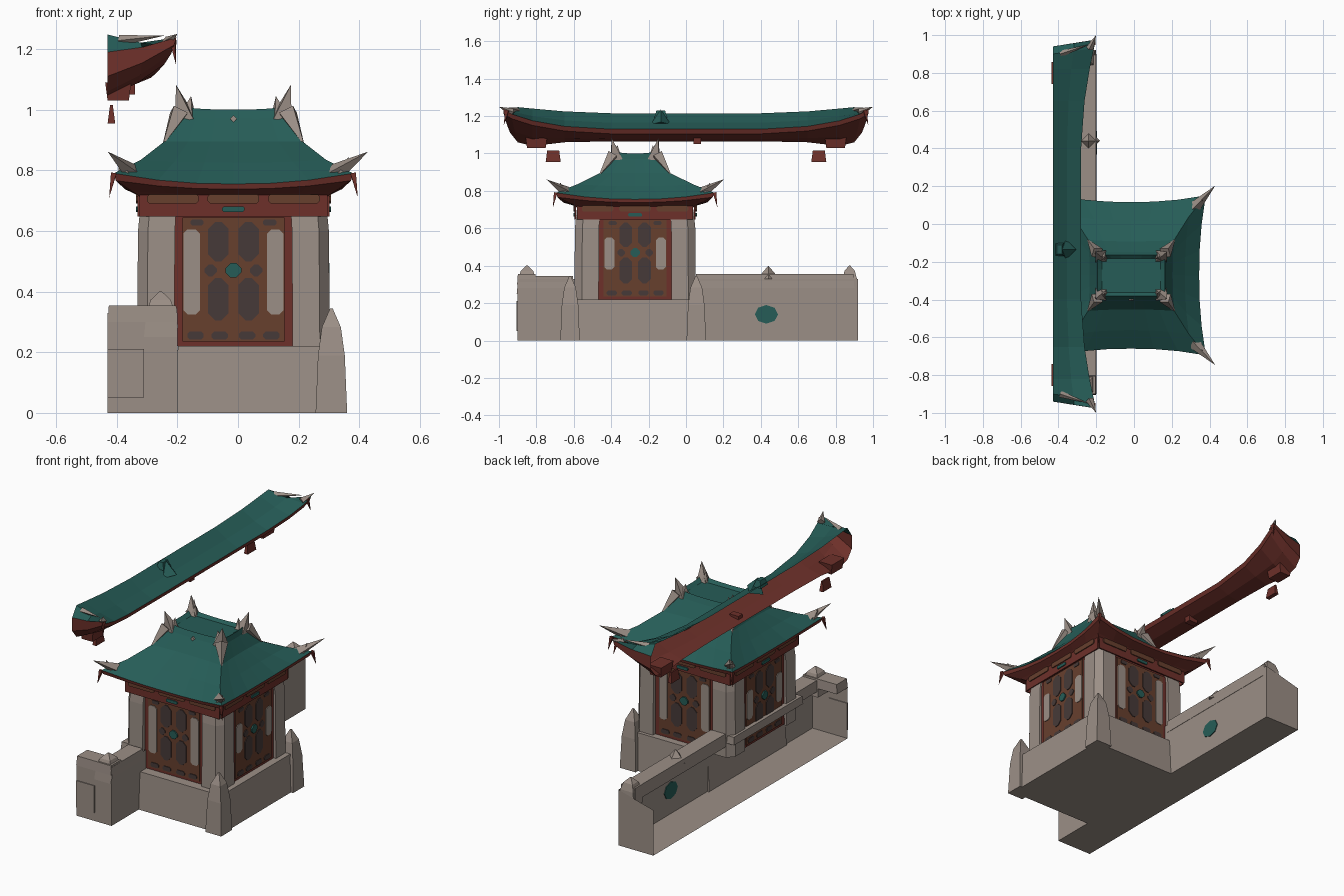
import bpy, bmesh, math
from mathutils import Vector, Matrix

if "Cube" in bpy.data.objects:
    bpy.data.objects.remove(bpy.data.objects["Cube"])

# ---------- materials ----------
def material(name, rgb):
    m = bpy.data.materials.new(name)
    m.diffuse_color = (*rgb, 1)
    m.use_nodes = True
    m.node_tree.nodes["Principled BSDF"].inputs["Base Color"].default_value = m.diffuse_color
    return m

STONE = material("stone", (.33, .275, .24))
GREEN = material("green_tile", (.019, .108, .095))
RED = material("dark_red", (.155, .030, .023))
BROWN = material("brown_wood", (.135, .050, .027))
DARK = material("dark_panel", (.062, .042, .040))

CX, CY = -.015, -.272            # pavilion centre

# ---------- helpers ----------
def make(name, verts, faces, mats, rule=None):
    me = bpy.data.meshes.new(name)
    me.from_pydata([tuple(v) for v in verts], [], faces)
    for m in mats:
        me.materials.append(m)
    if rule:
        for p in me.polygons:
            p.material_index = rule(p.index)
    bm = bmesh.new()
    bm.from_mesh(me)
    bmesh.ops.recalc_face_normals(bm, faces=bm.faces)
    bm.to_mesh(me)
    bm.free()
    ob = bpy.data.objects.new(name, me)
    bpy.context.collection.objects.link(ob)
    return ob

def loft(name, rings, mats, rule=None, closed=True):
    """Skin rings of equal length and cap both ends; closed=False leaves the last side open."""
    n = len(rings[0])
    m = n if closed else n-1
    verts = [v for r in rings for v in r]
    faces = [(k*n+i, k*n+(i+1) % n, (k+1)*n+(i+1) % n, (k+1)*n+i)
             for k in range(len(rings)-1) for i in range(m)]
    faces += [tuple(range(n)), tuple(range((len(rings)-1)*n, len(rings)*n))]
    return make(name, verts, faces, mats, rule)

def rect(x0, x1, y0, y1, z):
    return [(x0, y0, z), (x1, y0, z), (x1, y1, z), (x0, y1, z)]

def box(name, x0, x1, y0, y1, z0, z1, mat, taper=0):
    t = taper
    return loft(name, [rect(x0, x1, y0, y1, z0),
                       rect(x0+t, x1-t, y0+t, y1-t, z1)], [mat])

def post(name, x, y, wx, wy, h, z0=0):
    """Tapered stone post with a pointed top."""
    rings = [rect(x-wx*s, x+wx*s, y-wy*s, y+wy*s, z0+(h-z0)*z)
             for s, z in ((1, 0), (.85, .55), (.6, .82), (.08, 1))]
    return loft(name, rings, [STONE])

def spike(name, base, tip, r, mat=STONE):
    base, tip = Vector(base), Vector(tip)
    q = (tip-base).to_track_quat('Z', 'Y')
    ring = [base + q @ Vector((r*math.cos(a), r*math.sin(a), 0))
            for a in (0, math.pi/2, math.pi, 3*math.pi/2)]
    clamp = lambda v: (max(-.43, min(.43, v[0])), v[1], v[2])
    return make(name, [clamp(v) for v in ring+[tip]],
                [(0, 1, 2, 3), (0, 1, 4), (1, 2, 4), (2, 3, 4), (3, 0, 4)], [mat])

def plate(name, side, u, z, hu, hz, d, mat, cut=0.0):
    """Thin chamfered plate on one of the four pavilion faces."""
    c = cut*min(hu, hz)
    out = [(-hu+c, -hz), (hu-c, -hz), (hu, -hz+c), (hu, hz-c),
           (hu-c, hz), (-hu+c, hz), (-hu, hz-c), (-hu, -hz+c)]
    if cut == 0:
        out = [out[i] for i in (0, 1, 3, 5)]
    M = Matrix.Translation((CX, CY, 0)) @ Matrix.Rotation(side*math.pi/2, 4, 'Z')
    return loft(name, [[M @ Vector((u+a, -y, z+b)) for a, b in out]
                       for y in (d-.008, d)], [mat])

# ---------- stone terrace ----------
box("pavilion_base", -.21, .345, -.645, .085, 0, .22, STONE, .012)
for y in (-.62, .055):
    post("base_post", .308, y, .052, .052, .345)

# ---------- long wall: shell open at the back ----------
X0, X1, Y0, Y1, H = -.43, -.2, -.9, .92, .33
make("wall_shell",
     rect(X0, X1, Y0, Y1, 0) + [(X0, Y0, H), (X1, Y0, H), (X1, Y1, H), (X0, Y1, .27)],
     [(0, 1, 2, 3), (0, 1, 5, 4), (1, 2, 6, 5), (2, 3, 7, 6)], [STONE])
box("parapet_cap_front", -.30, -.198, Y0, -.60, .28, .345, STONE, .004)
box("parapet_cap_middle", -.35, -.25, -.60, .05, .30, .345, STONE, .004)
box("parapet_cap_back", -.30, -.198, .05, Y1-.02, .28, .355, STONE, .004)
box("wall_end_cap", X0, X1, Y0-.003, -.80, .30, .355, STONE, .004)
box("wall_end_panel", X0, -.31, -.905, -.895, .05, .21, STONE)
post("wall_post_front", -.255, -.85, .055, .055, .40, .25)
post("wall_post_back", -.25, .875, .05, .045, .40, .25)
spike("parapet_point", (-.24, .44, .33), (-.24, .44, .40), .06)
loft("moss_patch", [[(x, .43+.062*math.cos(a*math.pi/4), .14+.05*math.sin(a*math.pi/4))
                     for a in range(8)] for x in (-.204, -.196)], [GREEN])

# ---------- pavilion body ----------
box("pavilion_core", CX-.295, CX+.295, CY-.295, CY+.295, .22, .70, RED)
for sx in (-1, 1):
    for sy in (-1, 1):
        o, i, c = .318, .195, .285          # chamfered outer corner
        prof = [(i, i), (o, i), (o, c), (c, .325), (i, .325)]
        loft("corner_column", [[(CX+sx*a*s, CY+sy*b*s, z) for a, b in prof]
                               for z, s in ((.215, 1), (.6, .99), (.70, .96))], [STONE])
for s in range(4):
    plate("door_frame", s, 0, .435, .195, .215, .303, RED)
    plate("door_panel", s, 0, .44, .168, .205, .308, BROWN)
    zh = .14 if s % 2 == 0 else .085
    for m in (-1, 1):
        plate("door_light_strip", s, m*.138, .465, .027, zh, .312, STONE, .5)
        plate("door_dark_upper", s, m*.05, .565, .034, .065, .312, DARK, .7)
        plate("door_dark_lower", s, m*.05, .375, .034, .07, .312, DARK, .7)
        plate("door_dark_middle", s, m*.075, .47, .02, .02, .312, DARK, .7)
        for u in (.045, .125):
            plate("door_dark_foot", s, m*u, .255, .027, .013, .312, DARK, .6)
        plate("door_dark_head", s, m*.12, .628, .022, .01, .312, DARK, .6)
    plate("door_boss", s, 0, .47, .026, .024, .316, GREEN, .7)
    h = .312 if s % 2 else .320             # lintel depth follows the body
    plate("lintel", s, 0, .683, .31, .035, h+.004, RED)
    for u in (-.2, 0, .2):
        plate("lintel_wood", s, u, .706, .085, .015, h+.010, BROWN, .5)
    plate("lintel_badge", s, 0, .672, .037, .009, h+.010, GREEN, .6)

# ---------- pavilion roof ----------
def roof_ring(hx, hy, z, flare, lift):
    pts = []
    corners = [(-1, -1), (1, -1), (1, 1), (-1, 1)]
    for k in range(4):
        a, b = corners[k], corners[(k+1) % 4]
        for j in range(6):
            t = j/6
            e = abs(2*t-1)**2.5
            x, y = a[0]+(b[0]-a[0])*t, a[1]+(b[1]-a[1])*t
            pts.append((max(-.43, CX+x*(hx+flare*e)), CY+y*(hy+flare*e), z+lift*e))
    return pts

RINGS = [(.29, .29, .70, 0, 0), (.325, .33, .722, .008, .008), (.358, .385, .738, .03, .028),
         (.36, .388, .755, .035, .035), (.285, .29, .825, .02, .01),
         (.22, .18, .895, .008, 0), (.185, .125, .97, 0, .01),
         (.178, .108, 1.0, 0, .01), (.155, .09, .985, 0, 0)]
loft("pavilion_roof", [roof_ring(*r) for r in RINGS], [GREEN, RED],
     lambda i: 1 if i < 72 or i == 24*(len(RINGS)-1) else 0)

for sx in (-1, 1):
    for sy in (-1, 1):
        at = lambda a, b, z: (CX+sx*a, CY+sy*b, z)
        spike("ridge_horn", at(.160, .10, .97), at(.19, .125, 1.083), .043)
        spike("ridge_horn_fork", at(.15, .10, .98), at(.14, .095, 1.045), .03)
        spike("ridge_foot", at(.18, .12, .99), at(.235, .195, .88), .036)
        spike("eave_horn", at(.335, .36, .79), at(.445, .475, .862), .033)
        spike("eave_drop", at(.395, .425, .79), at(.41, .44, .71), .013, RED)
        spike("eave_horn_fork", at(.36, .385, .79), at(.38, .40, .845), .025)
loft("roof_badge", [[(CX+.012*math.cos(a), y, .97+.012*math.sin(a))
                     for a in (0, 1.57, 3.14, 4.71)] for y in (-.406, -.396)], [STONE])

# ---------- long hall eave: shell open at the back, hipped ends ----------
# |y|, back |y|, eave x, eave z, back top z, back bottom z
HALF = [(.0, .0, -.28, 1.13, 1.215, 1.065), (.4, .4, -.28, 1.13, 1.215, 1.065),
        (.65, .65, -.262, 1.145, 1.225, 1.06), (.82, .82, -.235, 1.175, 1.24, 1.04),
        (.93, .90, -.212, 1.21, 1.248, 1.06), (.975, .94, -.203, 1.238, 1.19, 1.11)]
stations = [(-r[0], -r[1], *r[2:]) for r in HALF[:0:-1]] + HALF
rings = []
for y, yb, ex, ez, tz, bz in stations:
    mx, ym = (ex-.43)/2, (y+yb)/2
    rings.append([(-.43, yb, tz), (mx, ym, (ez+tz)/2-.008), (ex, y, ez),
                  (ex-.008, y, ez-.025), (mx, ym, (ez+bz)/2-.02), (-.43, yb, bz)])
loft("hall_eave", rings, [GREEN, RED],
     lambda i: 1 if i >= 5*(len(rings)-1) or i % 5 > 1 else 0, closed=False)

for s in (-1, 1):
    spike("hall_eave_horn", (-.235, s*.93, 1.22), (-.2, s*1.0, 1.25), .022)
    spike("hall_eave_drop", (-.215, s*.955, 1.23), (-.205, s*.975, 1.15), .013, RED)
    spike("hall_hip_ridge", (-.39, s*.90, 1.228), (-.24, s*.95, 1.245), .018)
    box("hall_bracket", -.43, -.405, s*.71-.04, s*.71+.04, .955, 1.015, RED, .008)
    box("hall_corbel", -.43, -.36, s*.80-.05, s*.80+.05, 1.03, 1.09, RED, -.008)
box("hall_corbel_middle", -.40, -.34, .04, .08, 1.05, 1.09, RED)

# small tiled ornament on the long eave
spike("eave_ornament", (-.36, -.135, 1.155), (-.38, -.135, 1.235), .055, GREEN)
box("eave_ornament_cap", -.42, -.37, -.17, -.10, 1.19, 1.23, GREEN, .012)
